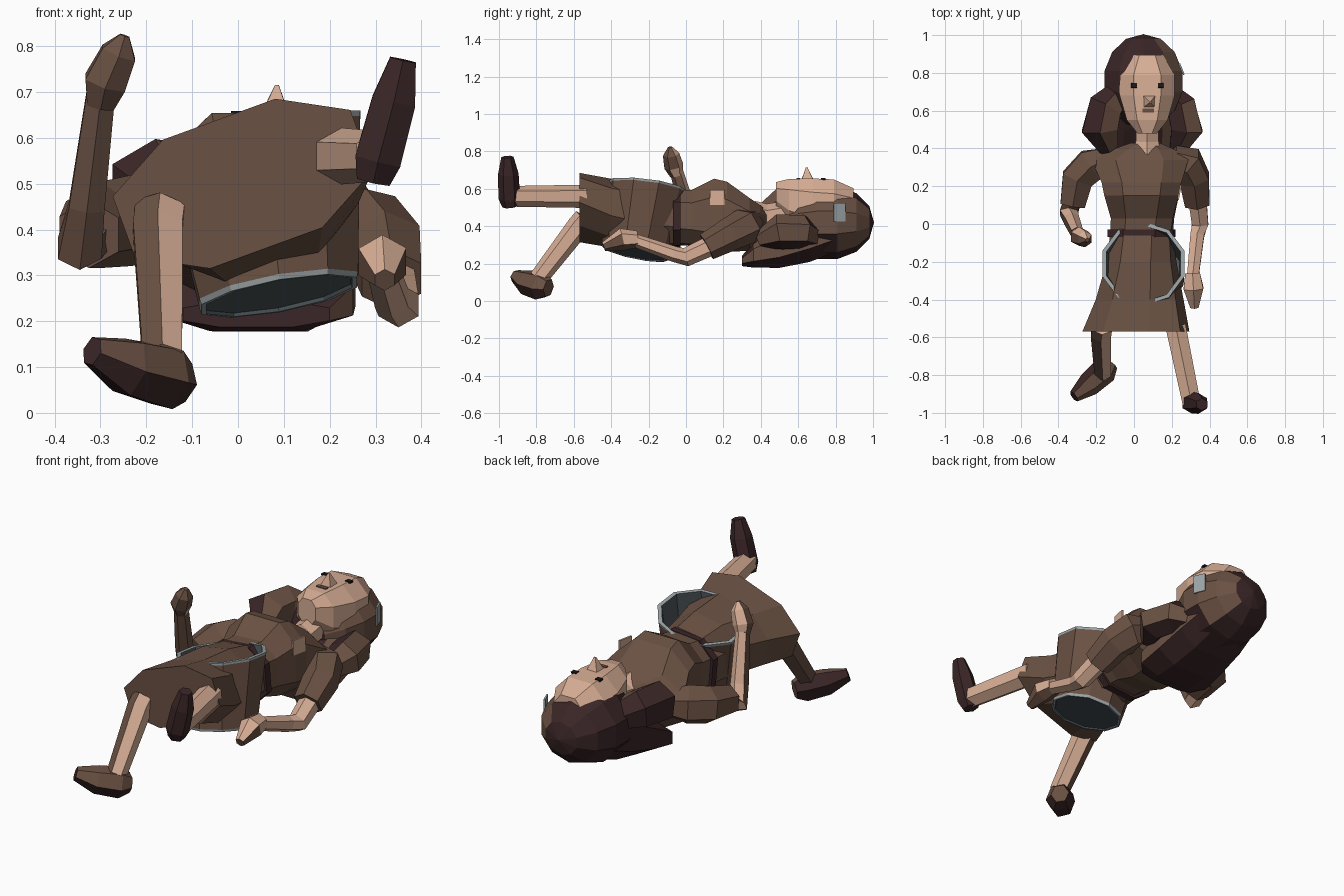
import bpy, bmesh, math
from mathutils import Vector as V, Matrix
from mathutils.bvhtree import BVHTree

if "Cube" in bpy.data.objects:
    bpy.data.objects.remove(bpy.data.objects["Cube"])


def mat(name, r, g, b):
    m = bpy.data.materials.new(name)
    m.diffuse_color = (r, g, b, 1)
    m.use_nodes = True
    m.node_tree.nodes["Principled BSDF"].inputs["Base Color"].default_value = m.diffuse_color
    return m


BROWN = mat("cloth brown", 0.145, 0.082, 0.056)
DARK = mat("dark hair brown", 0.043, 0.019, 0.020)
SKIN = mat("skin", 0.68, 0.42, 0.30)
GREY = mat("light grey", 0.34, 0.38, 0.39)
SLATE = mat("slate grey", 0.075, 0.095, 0.105)
BLACK = mat("eye black", 0.01, 0.008, 0.008)


def finish(name, bm, mats, rule=None):
    bmesh.ops.recalc_face_normals(bm, faces=bm.faces)
    bm.normal_update()
    if rule:
        for f in bm.faces:
            f.material_index = int(rule(f.normal, f.calc_center_median()))
    me = bpy.data.meshes.new(name)
    bm.to_mesh(me)
    bm.free()
    for m in mats:
        me.materials.append(m)
    ob = bpy.data.objects.new(name, me)
    bpy.context.collection.objects.link(ob)
    return ob


def loft(name, rings, n, mats, rule=None, bands=None, p=1.0):
    """Skin rings of (centre, u, v); bands gives a material per strip, caps at both ends."""
    bm = bmesh.new()
    loops = []
    for c, u, v in rings:
        loop = []
        for i in range(n):
            a = 2 * math.pi * (i + 0.5) / n
            x, y = math.cos(a), math.sin(a)
            x = math.copysign(abs(x) ** p, x)
            y = math.copysign(abs(y) ** p, y)
            loop.append(bm.verts.new(V(c) + V(u) * x + V(v) * y))
        loops.append(loop)
    idx = bands or [0] * (len(rings) + 1)
    bm.faces.new(loops[0]).material_index = idx[0]
    for k in range(len(loops) - 1):
        for i in range(n):
            j = (i + 1) % n
            f = bm.faces.new((loops[k][i], loops[k][j], loops[k + 1][j], loops[k + 1][i]))
            f.material_index = idx[k + 1]
    bm.faces.new(loops[-1]).material_index = idx[-1]
    return finish(name, bm, mats, rule)


def body(name, secs, n, mats, rule=None, p=0.8):
    """Loft along y from sections (y, cx, cz, rx, rz, tilt in degrees)."""
    rings = []
    for y, cx, cz, rx, rz, t in secs:
        c, s = math.cos(math.radians(t)), math.sin(math.radians(t))
        rings.append(((cx, y, cz), (rx * c, 0, rx * s), (-rz * s, 0, rz * c)))
    return loft(name, rings, n, mats, rule, p=p)


def limb(name, pts, n, mats, rule=None, ref=(1, 0, 0), flat=1.0):
    """Tube through (x, y, z, radius); flat scales the width across ref."""
    P = [V(q[:3]) for q in pts]
    rings = []
    for i, q in enumerate(pts):
        d = (P[min(i + 1, len(P) - 1)] - P[max(i - 1, 0)]).normalized()
        v = d.cross(V(ref)).normalized()
        u = v.cross(d).normalized()
        rings.append((P[i], u * q[3] * flat, v * q[3]))
    return loft(name, rings, n, mats, rule)


def ball(name, c, r, mats, rule=None, seg=10, rows=7):
    bm = bmesh.new()
    M = Matrix.Translation(c) @ Matrix.Diagonal((*r, 1)) @ Matrix.Rotation(math.pi / 2, 4, 'X')
    bmesh.ops.create_uvsphere(bm, u_segments=seg, v_segments=rows, radius=1, matrix=M)
    return finish(name, bm, mats, rule)


def plate(name, near, size, m, host):
    """Thin plate laid on the nearest face of host."""
    me = host.data
    tree = BVHTree.FromPolygons([v.co for v in me.vertices], [f.vertices[:] for f in me.polygons])
    c, n = tree.find_nearest(near)[:2]
    x = V((0, 1, 0)) - n * n.y
    x.normalize()
    R = Matrix((x, n.cross(x), n)).transposed().to_4x4()
    bm = bmesh.new()
    bmesh.ops.create_cube(bm, size=1, matrix=Matrix.Translation(c) @ R @ Matrix.Diagonal((*size, .009, 1)))
    return finish(name, bm, [m])


# Dress: bodice, sash and flared, tilted skirt
bodice = body("bodice", [(-.06, .04, .445, .17, .15, 5), (.03, .045, .445, .175, .155, 3),
                         (.15, .04, .46, .21, .207, 0), (.22, .04, .45, .225, .20, 0),
                         (.34, .03, .41, .275, .15, 0), (.395, .05, .42, .175, .10, 0),
                         (.43, .06, .43, .08, .06, 0)], 8, [BROWN])
body("sash", [(-.07, .04, .44, .185, .16, 5), (-.03, .04, .44, .185, .16, 5)], 8, [DARK])
body("skirt", [(-.06, .04, .445, .17, .16, 8), (-.2, .04, .455, .185, .18, 11),
               (-.4, .03, .47, .235, .173, 16), (-.57, .01, .5, .295, .16, 20)], 8, [BROWN], p=.85)

# Bucket through the skirt: slate base, brown wall, light rim, slate inside
T, B = (.05, -.21, .61), (.09, -.27, .255)


def hoop(c, ru, rv, su, sv):
    return (c, (ru, 0, su), (0, rv, sv))


loft("bucket", [hoop((.088, -.268, .262), .165, .165, .03, -.033), hoop(B, .167, .167, .03, -.034),
                hoop(B, .178, .178, .031, -.036), hoop((.089, -.268, .268), .182, .182, .031, -.035),
                hoop((.051, -.212, .598), .226, .22, .044, -.026), hoop(T, .228, .222, .044, -.026),
                hoop(T, .207, .202, .042, -.024), hoop((.08, -.25, .33), .17, .17, .03, -.03)],
     10, [BROWN, GREY, SLATE], bands=[2, 2, 1, 1, 0, 1, 1, 2, 2])

# Head: hair cap, hanging hair, side locks, face and neck
def hair_rule(n, c):
    return n.x > 0.3 and n.z > -0.6


hair = ball("hair_cap", (.05, .755, .42), (.222, .25, .20), [DARK, BROWN], hair_rule)
body("back_hair", [(.30, .04, .215, .17, .03, 0), (.36, .04, .245, .225, .07, 0),
                   (.5, .05, .29, .22, .12, 0), (.66, .05, .35, .21, .15, 0),
                   (.78, .05, .39, .19, .145, 0)], 8, [DARK, BROWN], hair_rule)
for side, z, r in ((-1, .49, 1.15), (1, .37, 1)):
    x = .05 + side * .12
    limb("side_lock", [(x, .70, z - .03, .06 * r), (x + side * .08, .62, z, .09 * r),
                       (x + side * .11, .5, z, .095 * r), (x + side * .06, .40, z - .04, .05 * r)],
         6, [DARK, BROWN], hair_rule)
face = body("face", [(.48, .07, .57, .055, .07, 0), (.55, .07, .54, .115, .12, 0),
                     (.68, .07, .51, .155, .155, 0), (.79, .07, .50, .155, .16, 0),
                     (.895, .07, .50, .09, .11, 0)], 8, [SKIN])
limb("neck", [(.07, .37, .45, .085), (.07, .44, .45, .07), (.07, .56, .47, .07)], 6, [SKIN])
limb("nose", [(.08, .65, .63, .055), (.085, .645, .715, .006)], 4, [SKIN])
for x in (.0, .15):
    plate("eye", (x, .735, .68), (.025, .03), BLACK, face)
plate("mouth", (.075, .60, .68), (.02, .06), BROWN, face)
plate("ear_patch", (.30, .84, .475), (.065, .10), GREY, hair)
plate("chest_patch", (.30, .165, .60), (.08, .08), SKIN, bodice)

# Arms: one raised, one resting along the side
limb("left_sleeve", [(-.14, .345, .42, .07), (-.23, .31, .42, .10), (-.30, .24, .41, .095),
                     (-.325, .10, .39, .075)], 6, [BROWN])
limb("right_sleeve", [(.20, .35, .42, .07), (.28, .32, .40, .10), (.32, .24, .36, .09),
                      (.335, .11, .29, .075)], 6, [BROWN])


def back_skin(n, c):
    return n.y > 0.1


limb("left_forearm", [(-.325, .13, .39, .055), (-.345, .06, .36, .055), (-.33, .02, .45, .045),
                      (-.30, -.05, .69, .036)], 6, [BROWN, SKIN], back_skin)
limb("left_hand", [(-.30, -.05, .67, .034), (-.29, -.065, .72, .052), (-.26, -.08, .785, .044),
                   (-.247, -.085, .823, .012)], 6, [BROWN, SKIN], back_skin)
limb("right_arm", [(.335, .14, .30, .055), (.35, 0, .235, .05), (.335, -.06, .25, .042),
                   (.31, -.29, .33, .035)], 6, [SKIN])
limb("right_hand", [(.31, -.26, .33, .045), (.315, -.34, .33, .06), (.32, -.44, .29, .025)],
     6, [SKIN, BROWN], lambda n, c: n.z < 0)

# Legs and boots
limb("left_leg", [(-.17, -.54, .44, .062), (-.175, -.575, .40, .062), (-.165, -.79, .12, .05)],
     6, [BROWN, SKIN], lambda n, c: n.x > -0.3)
limb("left_boot", [(-.125, -.735, .07, .05), (-.155, -.775, .078, .077), (-.24, -.85, .10, .07),
                   (-.318, -.913, .135, .035)], 6, [DARK, BROWN],
     lambda n, c: n.x + n.z > .3 and n.x > -.35, ref=(.5, -.5, 0.3), flat=.9)
limb("right_leg", [(.22, -.54, .56, .062), (.305, -.95, .56, .055)], 6, [SKIN])
limb("right_boot", [(.295, -.94, .505, .042), (.305, -.945, .55, .058), (.34, -.95, .68, .055),
                    (.36, -.955, .77, .033)], 6, [DARK])
